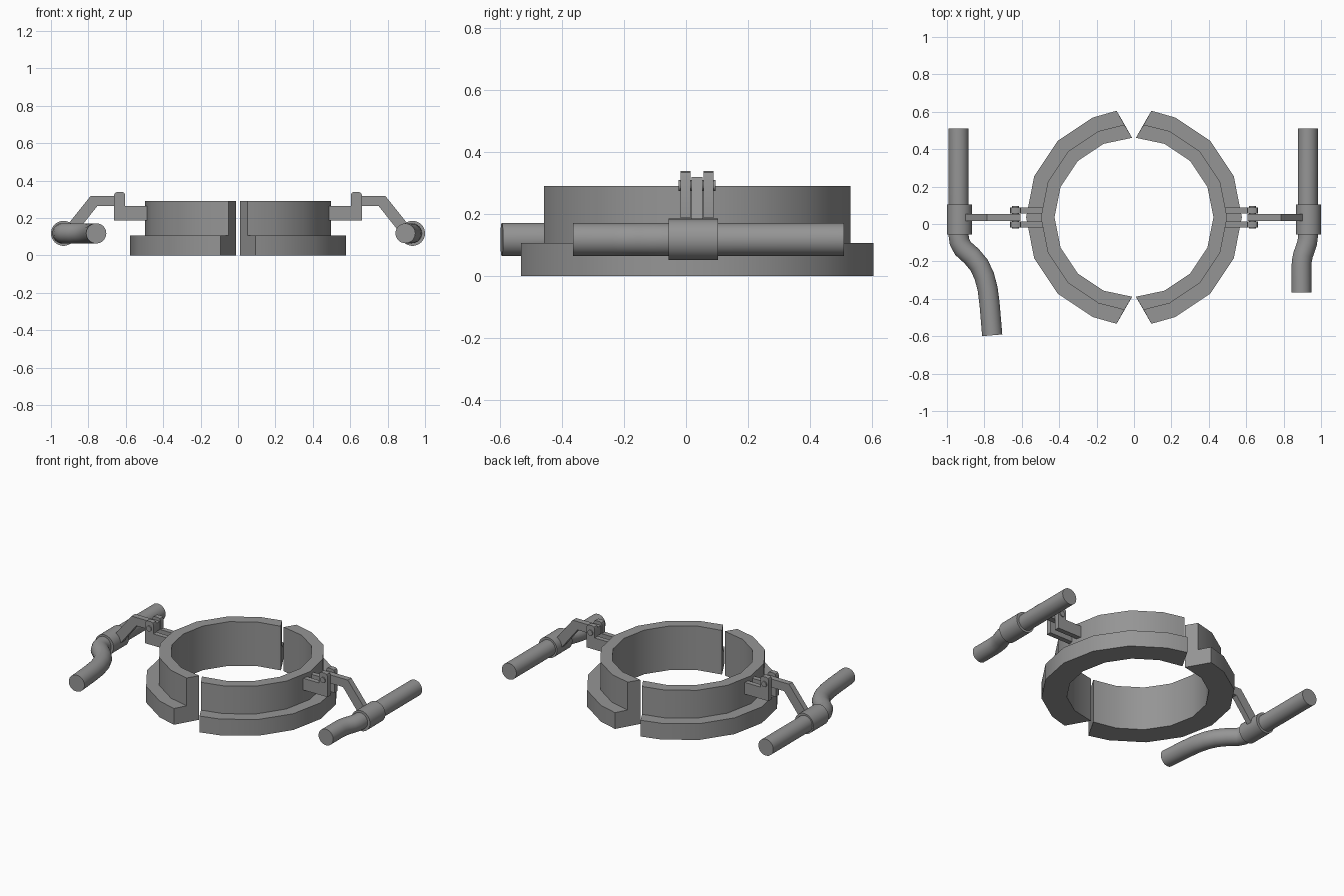
import bpy, bmesh, math
from mathutils import Vector

if "Cube" in bpy.data.objects:
    bpy.data.objects.remove(bpy.data.objects["Cube"])

CY = 0.036          # centre of the ring in y
metal = bpy.data.materials.new("grey metal")
metal.diffuse_color = (0.3, 0.3, 0.3, 1)
metal.use_nodes = True
metal.node_tree.nodes["Principled BSDF"].inputs["Base Color"].default_value = metal.diffuse_color


def finish(name, bm, smooth=30):
    bmesh.ops.recalc_face_normals(bm, faces=bm.faces)
    me = bpy.data.meshes.new(name)
    bm.to_mesh(me)
    bm.free()
    me.materials.append(metal)
    ob = bpy.data.objects.new(name, me)
    bpy.context.collection.objects.link(ob)
    bpy.ops.object.select_all(action='DESELECT')
    ob.select_set(True)
    bpy.context.view_layer.objects.active = ob
    if smooth:
        bpy.ops.object.shade_smooth_by_angle(angle=math.radians(smooth))
    return ob


def skin(name, sections, smooth=30):
    """Bridge a list of closed cross-sections and cap both ends."""
    bm = bmesh.new()
    rows = [[bm.verts.new(p) for p in s] for s in sections]
    n = len(rows[0])
    for a, b in zip(rows, rows[1:]):
        for i in range(n):
            j = (i + 1) % n
            bm.faces.new((a[i], a[j], b[j], b[i]))
    bm.faces.new(rows[0])
    bm.faces.new(rows[-1])
    return finish(name, bm, smooth)


def plate(name, outline, y0, y1, side):
    """Extrude an x-z outline along y, mirrored to the given side."""
    return skin(name, [[(side * x, y, z) for x, z in outline] for y in (y0, y1)])


def tube(name, path, r, z, n=32):
    """Round bar along a horizontal path."""
    pts = [Vector((x, y, z)) for x, y in path]
    secs = []
    for i, p in enumerate(pts):
        t = (pts[min(i + 1, len(pts) - 1)] - pts[max(i - 1, 0)]).normalized()
        s = Vector((t.y, -t.x, 0))
        secs.append([p + s * r * math.cos(a) + Vector((0, 0, r * math.sin(a)))
                     for a in (2 * math.pi * k / n for k in range(n))])
    return skin(name, secs, 40)


# stepped profile (radius, height) and x position where each point meets the slanted end
profile = [(0.425, 0, 0.01), (0.577, 0, 0.093), (0.577, 0.107, 0.093),
           (0.498, 0.107, 0.052), (0.498, 0.29, 0.052), (0.425, 0.29, 0.01)]


def ring_half(name, side):
    secs = []
    for k in range(-4, 5):
        a = math.radians(22.5 * k)
        sec = []
        for r, z, ex in profile:
            x, y = r * math.cos(a), r * math.sin(a)
            if abs(k) == 4:   # slanted end
                x, y = ex, math.copysign(math.sqrt(r * r - ex * ex), k)
            sec.append((side * x, CY + y, z))
        secs.append(sec)
    return skin(name, secs)


fork = [(0.475, 0.187), (0.663, 0.187), (0.663, 0.322), (0.658, 0.334), (0.648, 0.339),
        (0.618, 0.339), (0.608, 0.334), (0.603, 0.322), (0.603, 0.264), (0.475, 0.264)]
arm = [(0.607, 0.264), (0.752, 0.264), (0.87, 0.115), (0.93, 0.115), (0.93, 0.14),
       (0.787, 0.319), (0.607, 0.319)]

for side, label in ((1, "right"), (-1, "left")):
    ring_half(label + "_ring_half", side)
    # fork bracket, bolt and bent arm
    plate(label + "_fork_front", fork, -0.018, 0.014, side)
    plate(label + "_fork_back", fork, 0.056, 0.088, side)
    plate(label + "_arm", arm, 0.017, 0.054, side)
    tube(label + "_bolt", [(side * 0.633, -0.025), (side * 0.633, 0.095)], 0.018, 0.292, 16)
    # clamp sleeve around the handle
    tube(label + "_sleeve", [(side * 0.933, -0.056), (side * 0.933, 0.104)], 0.067, 0.118)

# bent handle bars
tube("right_handle", [(0.93, 0.51), (0.93, -0.07), (0.926, -0.1), (0.915, -0.135),
                      (0.904, -0.165), (0.897, -0.2), (0.895, -0.235), (0.895, -0.365)], 0.053, 0.118)
tube("left_handle", [(-0.938, 0.51), (-0.938, -0.06), (-0.933, -0.095), (-0.915, -0.13),
                     (-0.868, -0.172), (-0.828, -0.22), (-0.8, -0.28), (-0.782, -0.35),
                     (-0.772, -0.43), (-0.758, -0.595)], 0.054, 0.118)
